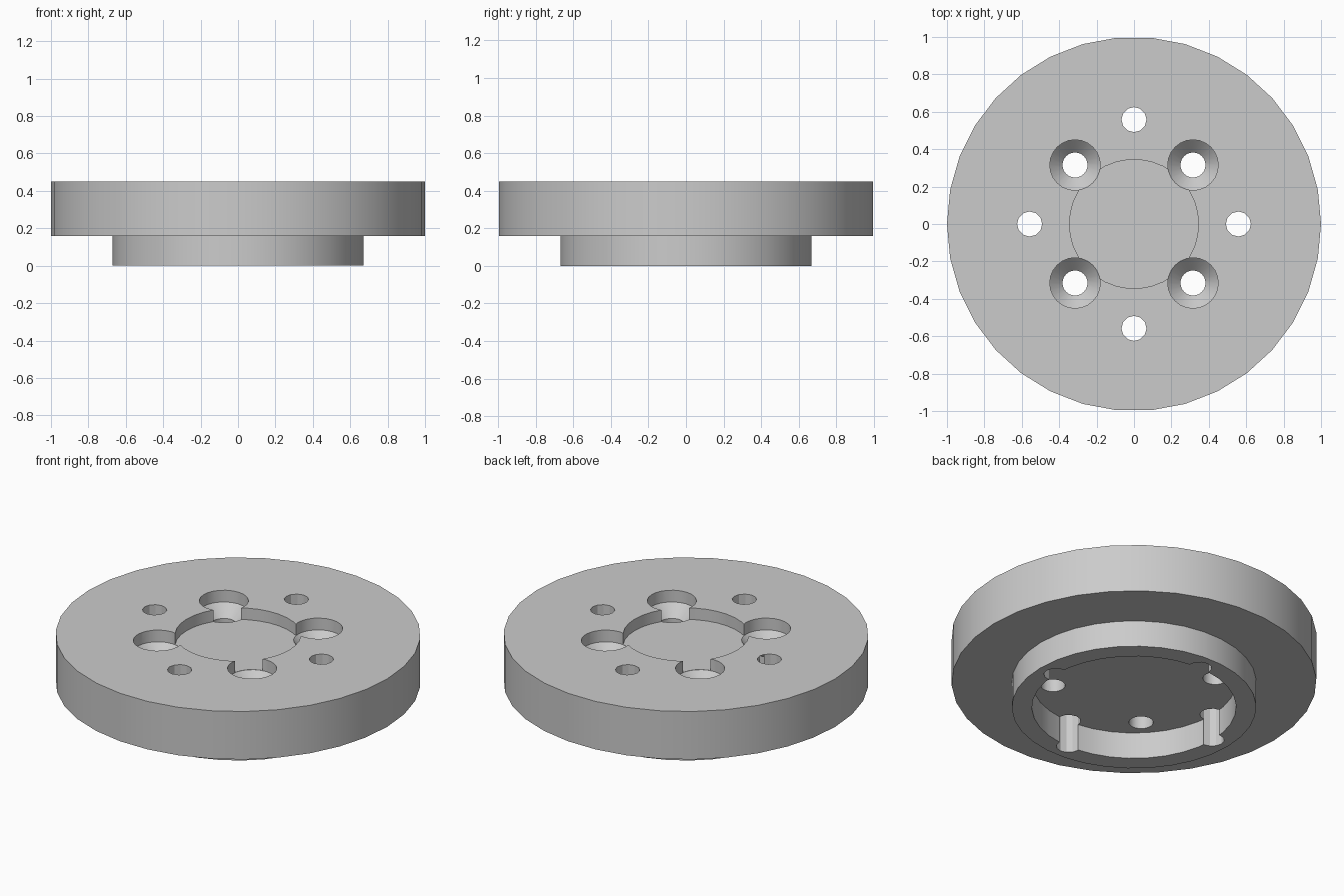
import bpy, bmesh, math

default = bpy.data.objects.get("Cube")
if default:
    bpy.data.objects.remove(default, do_unlink=True)

grey = bpy.data.materials.new("Plain grey")
grey.use_nodes = True
colour = (0.6, 0.6, 0.6, 1.0)
grey.diffuse_color = colour
grey.node_tree.nodes["Principled BSDF"].inputs["Base Color"].default_value = colour


def lathe(name, profile, sides, centre=(0, 0)):
    """Turn an (r, z) profile, starting and ending on the axis, into a solid."""
    bm = bmesh.new()
    rings = []
    for r, z in profile:
        count = sides if r > 0 else 1
        ring = []
        for i in range(count):
            a = math.tau * i / sides
            ring.append(bm.verts.new((centre[0] + r * math.cos(a),
                                      centre[1] + r * math.sin(a), z)))
        rings.append(ring)
    for low, high in zip(rings, rings[1:]):
        for i in range(sides):
            j = (i + 1) % sides
            corners = [low[i % len(low)], low[j % len(low)],
                       high[j % len(high)], high[i % len(high)]]
            bm.faces.new(list(dict.fromkeys(corners)))
    bmesh.ops.recalc_face_normals(bm, faces=bm.faces)
    mesh = bpy.data.meshes.new(name)
    bm.to_mesh(mesh)
    bm.free()
    mesh.materials.append(grey)
    obj = bpy.data.objects.new(name, mesh)
    bpy.context.collection.objects.link(obj)
    return obj


# Flange disc with a shallow top recess and a hub ring underneath
top, floor, under = 0.45, 0.38, 0.16
flange = lathe("flange", [(0, floor), (0.345, floor), (0.345, top), (1, top),
                          (1, under), (0.67, under), (0.67, 0), (0.56, 0),
                          (0.56, under), (0, under)], 34)

# Four straight holes on the axes, four countersunk holes between them
cutters = []
hole = 0.067
for k in range(4):
    a = k * math.pi / 2
    cutters.append(lathe("straight_hole", [(0, 0.6), (hole, 0.6), (hole, -0.1), (0, -0.1)],
                         12, (0.558 * math.cos(a), 0.558 * math.sin(a))))
    a += math.pi / 4
    cutters.append(lathe("countersunk_hole",
                         [(0, 0.6), (0.135, 0.6), (0.135, 0.379), (hole, 0.311),
                          (hole, 0.08), (0, 0.08)],
                         24, (0.446 * math.cos(a), 0.446 * math.sin(a))))

for cutter in cutters:
    cutter.hide_render = True
    mod = flange.modifiers.new("hole", "BOOLEAN")
    mod.operation = "DIFFERENCE"
    mod.solver = "EXACT"
    mod.object = cutter

# Bake the holes and remove the cutters
bpy.context.view_layer.update()
graph = bpy.context.evaluated_depsgraph_get()
cut_mesh = bpy.data.meshes.new_from_object(flange.evaluated_get(graph))
flange.modifiers.clear()
flange.data = cut_mesh
for cutter in cutters:
    bpy.data.objects.remove(cutter, do_unlink=True)

# Smooth round walls, crisp rims
bpy.ops.object.select_all(action="DESELECT")
flange.select_set(True)
bpy.context.view_layer.objects.active = flange
bpy.ops.object.shade_smooth_by_angle(angle=math.radians(25))
